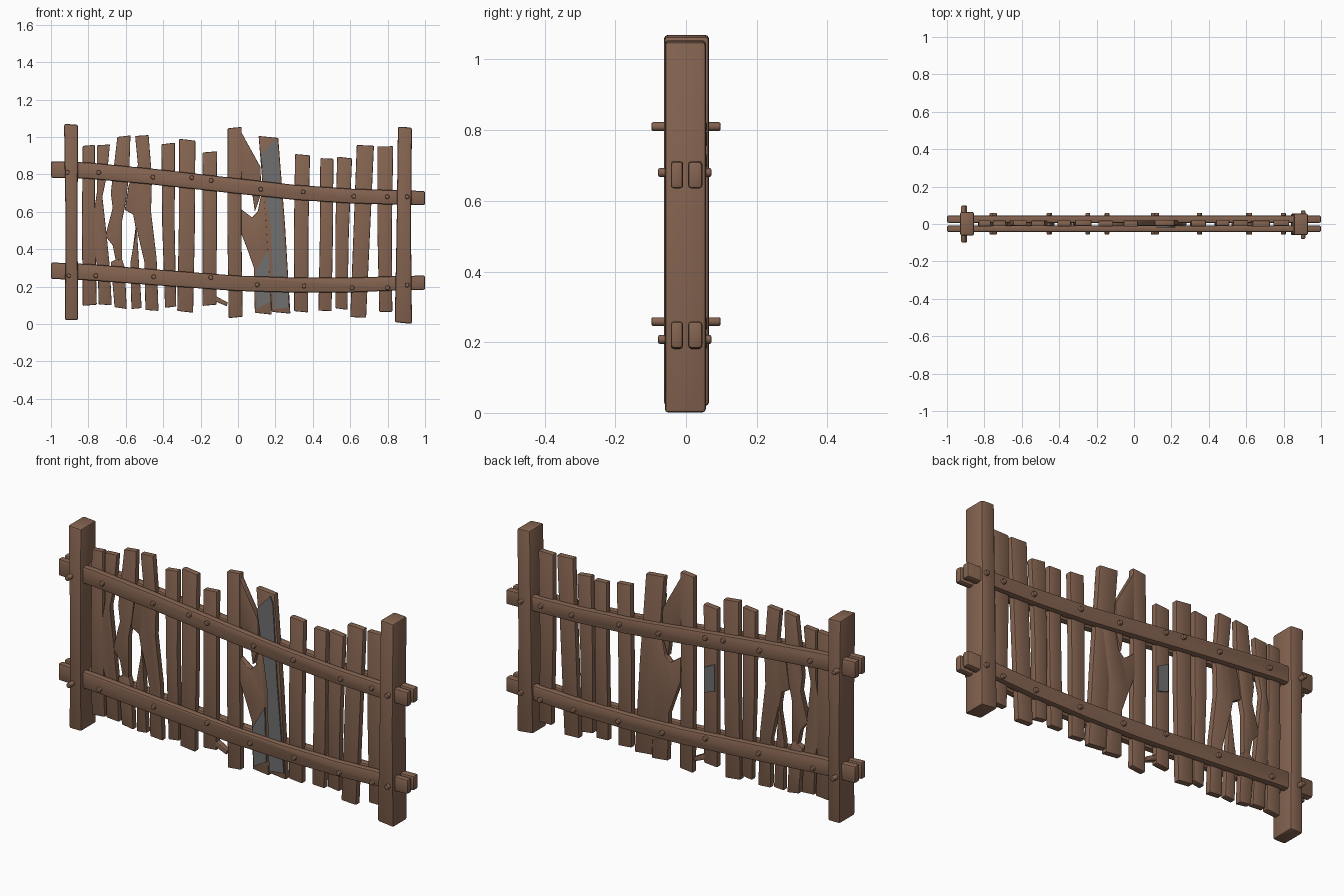
import bpy, bmesh, math, random
from mathutils import Vector

if "Cube" in bpy.data.objects:
    bpy.data.objects.remove(bpy.data.objects["Cube"])
random.seed(4)

def material(name, rgb):
    m = bpy.data.materials.new(name)
    m.diffuse_color = (*rgb, 1)
    m.use_nodes = True
    m.node_tree.nodes["Principled BSDF"].inputs["Base Color"].default_value = m.diffuse_color
    return m

WOOD = material("brown wood", (0.235, 0.128, 0.082))
GREY = material("weathered grey", (0.16, 0.16, 0.16))

def finish(name, bm, mat):
    bmesh.ops.recalc_face_normals(bm, faces=bm.faces)
    me = bpy.data.meshes.new(name)
    bm.to_mesh(me)
    bm.free()
    me.materials.append(mat)
    ob = bpy.data.objects.new(name, me)
    bpy.context.collection.objects.link(ob)
    return ob

def board(name, pts, y0, y1, bevel=0.005, mat=WOOD):
    """Front outline (x, z) extruded from y0 to y1 with worn edges."""
    bm = bmesh.new()
    face = bm.faces.new([bm.verts.new((x, y0, z)) for x, z in pts])
    ext = bmesh.ops.extrude_face_region(bm, geom=[face])
    for v in ext["geom"]:
        if isinstance(v, bmesh.types.BMVert):
            v.co.y = y1
    bmesh.ops.recalc_face_normals(bm, faces=bm.faces)
    if bevel:
        edges = [e for e in bm.edges if e.calc_face_angle(0) > 0.5]
        bmesh.ops.bevel(bm, geom=edges, offset=bevel, segments=2, profile=0.5,
                        affect='EDGES', clamp_overlap=True)
    return finish(name, bm, mat)

def peg(name, x, z, y0, y1, r=0.0125):
    """Round peg along y with domed ends."""
    bm = bmesh.new()
    bmesh.ops.create_cone(bm, cap_ends=True, segments=10, radius1=r, radius2=r, depth=y1 - y0)
    rims = [e for e in bm.edges if abs(e.verts[0].co.z - e.verts[1].co.z) < 1e-5]
    bmesh.ops.bevel(bm, geom=rims, offset=0.005, segments=2, profile=0.5, affect='EDGES')
    for v in bm.verts:
        v.co = Vector((x + v.co.x, (y0 + y1) / 2 + v.co.z, z + v.co.y))
    return finish(name, bm, WOOD)

# Posts
board("left_post", [(-.925, .02), (-.855, .02), (-.858, .55), (-.855, 1.065), (-.93, 1.07), (-.922, .55)],
      -.062, .065, .01)
board("right_post", [(.838, .01), (.93, 0), (.925, .5), (.93, 1.05), (.855, 1.055), (.848, .5)],
      -.06, .056, .01)

# Bent rails, one in front of and one behind the planks
RAILS = {
    "upper": [(-1, .826), (-.8, .82), (-.45, .787), (0, .737), (.3, .704), (.6, .684), (.83, .677), (1, .673)],
    "lower": [(-1, .285), (-.8, .277), (-.45, .25), (0, .217), (.3, .208), (.6, .208), (.83, .217), (1, .221)],
}
for level, path in RAILS.items():
    for side, y0, y1 in (("front", -.043, -.008), ("back", .006, .046)):
        h = [.044 - .003 * (x + 1) for x, z in path]
        outline = [(x, z - k) for (x, z), k in zip(path, h)]
        outline += [(x, z + k) for (x, z), k in zip(path, h)][::-1]
        board(f"{level}_{side}_rail", outline, y0, y1, .009)

# Whole planks: bottom left x, bottom right x, bottom z, top left x, top right x, top z
PLANKS = [
    (-.83, -.755, .10, -.83, -.765, .955),
    (-.39, -.33, .09, -.41, -.337, .965),
    (-.325, -.24, .065, -.315, -.228, .985),
    (-.19, -.115, .10, -.19, -.112, .92),
    (-.05, .025, .035, -.055, .02, 1.05),
    (.18, .28, .06, .11, .215, 1.0),
    (.30, .375, .065, .305, .385, .905),
    (.43, .50, .07, .44, .51, .885),
    (.52, .585, .08, .53, .61, .89),
    (.60, .685, .035, .635, .727, .955),
    (.755, .825, .065, .745, .83, .95),
]
for i, (a, b, z0, c, d, z1) in enumerate(PLANKS):
    j = random.uniform(-.006, .006)
    zm, s = (z0 + z1) / 2, random.uniform(-.006, .006)
    y = random.uniform(-.003, .003)
    board(f"plank_{i + 1}", [(a, z0 + j), (b, z0 - j), ((b + d) / 2 + s, zm), (d, z1 - j),
                             (c, z1 + j), ((a + c) / 2 + s, zm)], -.012 + y, .02 + y)

# Split and broken planks
BROKEN = {
    "split_plank": [(-.755, .955), (-.685, .96), (-.70, .8), (-.725, .68), (-.705, .5), (-.685, .3),
                    (-.675, .10), (-.745, .105), (-.75, .3), (-.79, .47), (-.755, .7)],
    "snapped_plank_top": [(-.645, 1.0), (-.575, 1.008), (-.582, .8), (-.60, .65), (-.62, .55), (-.62, .34),
                          (-.655, .345), (-.67, .42), (-.71, .47), (-.67, .62), (-.68, .7)],
    "snapped_plank_bottom": [(-.66, .09), (-.595, .08), (-.605, .3), (-.625, .36), (-.68, .33)],
    "forked_plank": [(-.55, 1.005), (-.478, 1.01), (-.46, .78), (-.465, .6), (-.435, .35), (-.425, .07),
                     (-.495, .075), (-.50, .33), (-.54, .50), (-.515, .085), (-.57, .08), (-.575, .33),
                     (-.545, .5), (-.56, .585), (-.605, .61), (-.585, .74), (-.535, .85)],
    "torn_plank_top": [(.015, 1.03), (.12, .84), (.125, .7), (.09, .60), (.07, .74), (.015, .78)],
    "torn_plank_bottom": [(.09, .06), (.18, .05), (.165, .42), (.20, .68), (.13, .72), (.105, .60), (.075, .57),
                          (.015, .615), (.015, .49), (.05, .40), (.085, .30)],
    "plank_splinter": [(-.12, .12), (-.06, .095), (-.055, .115), (-.12, .15)],
}
for i, (name, pts) in enumerate(BROKEN.items()):
    board(name, pts, -.012 + .002 * (i % 3), .018 + .002 * (i % 3), .003)

# Weathered grey patches as thin plates
board("grey_strip", [(.12, .90), (.195, .985), (.211, .95), (.235, .55), (.274, .09), (.19, .08), (.178, .5)],
      -.018, -.011, 0, GREY)
board("grey_corner", [(.093, .28), (.163, .40), (.172, .12), (.10, .08)], -.016, -.009, 0, GREY)
board("grey_back_patch", [(-.18, .49), (-.12, .47), (-.12, .60), (-.18, .63)], .018, .025, 0, GREY)

# Pegs through posts and rails
PEGS = [("upper", -.912, .81), ("upper", -.745, .81), ("upper", -.455, .785), ("upper", -.247, .782),
        ("upper", -.144, .767), ("upper", .122, .72), ("upper", .348, .706), ("upper", .62, .682),
        ("upper", .797, .68), ("upper", .904, .68),
        ("lower", -.904, .258), ("lower", -.76, .258), ("lower", -.45, .252), ("lower", -.145, .248),
        ("lower", .102, .21), ("lower", .353, .203), ("lower", .61, .193), ("lower", .80, .194),
        ("lower", .904, .208)]
for i, (level, x, z) in enumerate(PEGS):
    y0, y1 = (-.098, .098) if x < -.85 else (-.079, .072) if x > .85 else (-.056, .06)
    peg(f"{level}_peg_{i + 1}", x, z, y0, y1)

# Smooth shading with crisp edges
bpy.ops.object.select_all(action='SELECT')
bpy.context.view_layer.objects.active = bpy.context.selected_objects[0]
bpy.ops.object.shade_smooth_by_angle(angle=math.radians(35))
